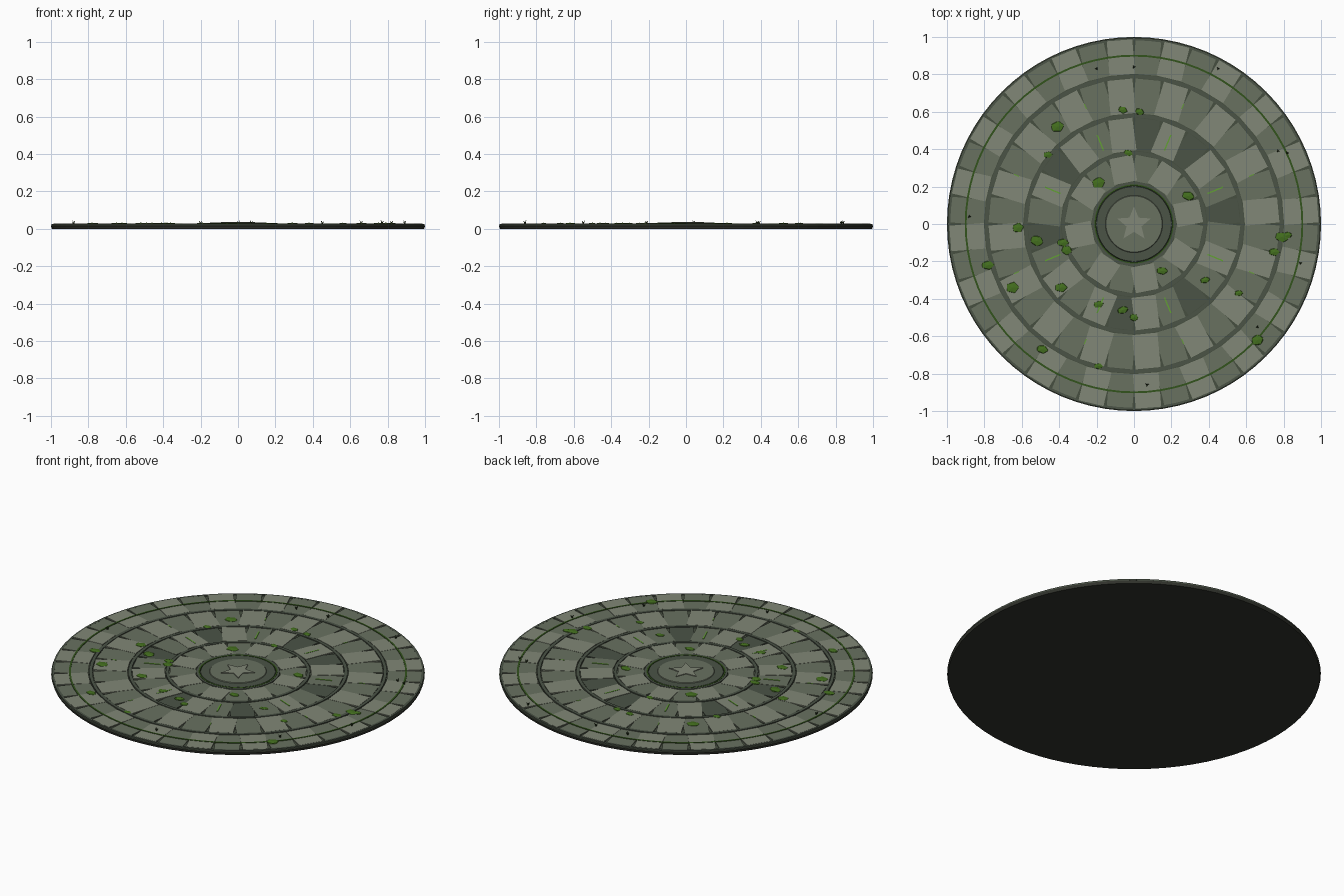
import bpy, bmesh, math, random
from mathutils import Matrix, Vector

if "Cube" in bpy.data.objects:
    bpy.data.objects.remove(bpy.data.objects["Cube"])

random.seed(4)


def material(name, r, g, b):
    m = bpy.data.materials.new(name)
    m.diffuse_color = (*[(c / 255) ** 2.2 for c in (r, g, b)], 1)
    m.use_nodes = True
    m.node_tree.nodes["Principled BSDF"].inputs["Base Color"].default_value = m.diffuse_color
    return m


EARTH = material("dark_base", 52, 54, 48)
GROUT = material("grout", 72, 80, 66)
LIGHT = material("light_stone", 128, 134, 118)
MID = material("mid_stone", 104, 112, 96)
DARK = material("dark_stone", 76, 84, 72)
MOSS = material("moss", 70, 112, 36)
DEEP = material("deep_moss", 54, 84, 34)
GRASS = material("grass", 98, 160, 54)
SPROUT = material("sprout", 44, 58, 32)


def finish(name, bm, mats):
    bmesh.ops.recalc_face_normals(bm, faces=bm.faces)
    mesh = bpy.data.meshes.new(name)
    bm.to_mesh(mesh)
    bm.free()
    for m in mats:
        mesh.materials.append(m)
    ob = bpy.data.objects.new(name, mesh)
    bpy.context.collection.objects.link(ob)
    return ob


def disc(name, r0, r1, z0, z1, mat, n=80):
    bm = bmesh.new()
    bmesh.ops.create_cone(bm, cap_ends=True, segments=n, radius1=r0, radius2=r1, depth=z1 - z0,
                          matrix=Matrix.Translation((0, 0, (z0 + z1) / 2)))
    return finish(name, bm, [mat])


def ring(name, radius, width, z0, z1, mat, n=80):
    # rectangular section swept round the centre
    bm = bmesh.new()
    section = [(radius - width / 2, z0), (radius + width / 2, z0),
               (radius + width / 2, z1), (radius - width / 2, z1)]
    loops = []
    for i in range(n):
        a = math.tau * i / n
        loops.append([bm.verts.new((r * math.cos(a), r * math.sin(a), z)) for r, z in section])
    for i in range(n):
        p, q = loops[i], loops[(i + 1) % n]
        for k in range(4):
            bm.faces.new((p[k], p[(k + 1) % 4], q[(k + 1) % 4], q[k]))
    return finish(name, bm, [mat])


def add_box(bm, angle, radius, size, z, mat=0):
    m = (Matrix.Rotation(angle, 4, 'Z') @ Matrix.Translation((radius, 0, z))
         @ Matrix.Diagonal((*size, 1)))
    for v in bmesh.ops.create_cube(bm, size=1, matrix=m)["verts"]:
        for f in v.link_faces:
            f.material_index = mat


def stones(name, count, r0, r1, width, top, dark=()):
    # straight sided slabs, so wedge gaps open towards the outside
    bm = bmesh.new()
    for i in range(count):
        mat = 2 if i in dark else i % 2
        t = top - (0, 0.0012, 0.0024)[mat]
        add_box(bm, math.tau * (i + .5) / count, (r0 + r1) / 2,
                (r1 - r0, width, t - .01), (t + .01) / 2, mat)
    return finish(name, bm, [LIGHT, MID, DARK])


# Foundation
disc("foundation", .995, 1, 0, .016, EARTH)
disc("grout_bed", 1, .99, .016, .022, GROUT)

# Paving rings
stones("outer_paving", 40, .80, .985, .137, .0275)
stones("third_paving", 32, .59, .775, .135, .0285)
stones("second_paving", 24, .39, .565, .130, .0285, (0, 3, 5, 9, 12, 17, 20))
stones("inner_paving", 16, .225, .365, .125, .0285)

# Joint rings
for i, r in enumerate((.215, .378, .578, .788)):
    ring(f"joint_ring_{i + 1}", r, .018, .01, .0295, DARK)
ring("rim_band", .989, .014, .01, .0265, DARK)
ring("moss_ring", .90, .01, .01, .0295, DEEP)
ring("inner_moss_ring", .207, .008, .01, .0305, DEEP)

# Centre medallion
disc("medallion_base", .205, .20, .01, .030, DARK, 48)
disc("medallion_plate", .155, .15, .028, .033, MID, 48)
bm = bmesh.new()
lo, hi = [], []
for i in range(10):
    a = math.pi / 2 + math.tau * i / 10
    r = .095 if i % 2 == 0 else .042
    lo.append(bm.verts.new((r * math.cos(a), r * math.sin(a), .032)))
    hi.append(bm.verts.new((r * math.cos(a), r * math.sin(a), .037)))
bm.faces.new(hi)
bm.faces.new(lo)
for i in range(10):
    j = (i + 1) % 10
    bm.faces.new((lo[i], lo[j], hi[j], hi[i]))
finish("star_relief", bm, [LIGHT])

# Grass growing in the joints
bm = bmesh.new()
for i in range(8):
    a = math.tau * (i + .5) / 8
    add_box(bm, a, .47, (.09, .007, .012), .024)
    add_box(bm, a, .68, (.03, .005, .012), .024)
finish("joint_grass", bm, [GRASS])

# Moss clumps
clumps = [(-.06, .61), (.03, .60), (-.41, .52), (-.46, .37), (-.03, .38), (-.19, .22),
          (.29, .15), (-.62, -.02), (-.52, -.09), (-.38, -.10), (-.36, -.14), (-.78, -.22),
          (-.65, -.34), (-.39, -.34), (.15, -.25), (.38, -.30), (.56, -.37), (.75, -.15),
          (.79, -.07), (.82, -.06), (-.19, -.43), (-.06, -.46), (0, -.50), (-.49, -.67),
          (-.19, -.76), (.66, -.62)]
bm = bmesh.new()
for x, y in clumps:
    s = random.uniform(.025, .04)
    m = (Matrix.Translation((x, y, .027)) @ Matrix.Rotation(random.uniform(-.4, .4), 4, 'Z')
         @ Matrix.Diagonal((s, s * random.uniform(.6, .9), .006, 1)))
    bmesh.ops.create_icosphere(bm, subdivisions=1, radius=1, matrix=m)
finish("moss_clumps", bm, [MOSS])

# Small sprouts: three leaning blades each
bm = bmesh.new()
for x, y in [(.45, .83), (-.20, .83), (0, .84), (-.88, .04), (.82, .38), (.77, .39),
             (.89, -.21), (.66, -.55), (.07, -.86)]:
    for k in range(3):
        a = math.tau * k / 3 + x * 5
        d = Vector((math.cos(a), math.sin(a), 0))
        m = (Matrix.Translation(Vector((x, y, .036)) + d * .005)
             @ Matrix.Rotation(a, 4, 'Z') @ Matrix.Rotation(.5, 4, 'Y'))
        bmesh.ops.create_cone(bm, cap_ends=True, segments=4, radius1=.004, radius2=0,
                              depth=.02, matrix=m)
finish("sprouts", bm, [SPROUT])
